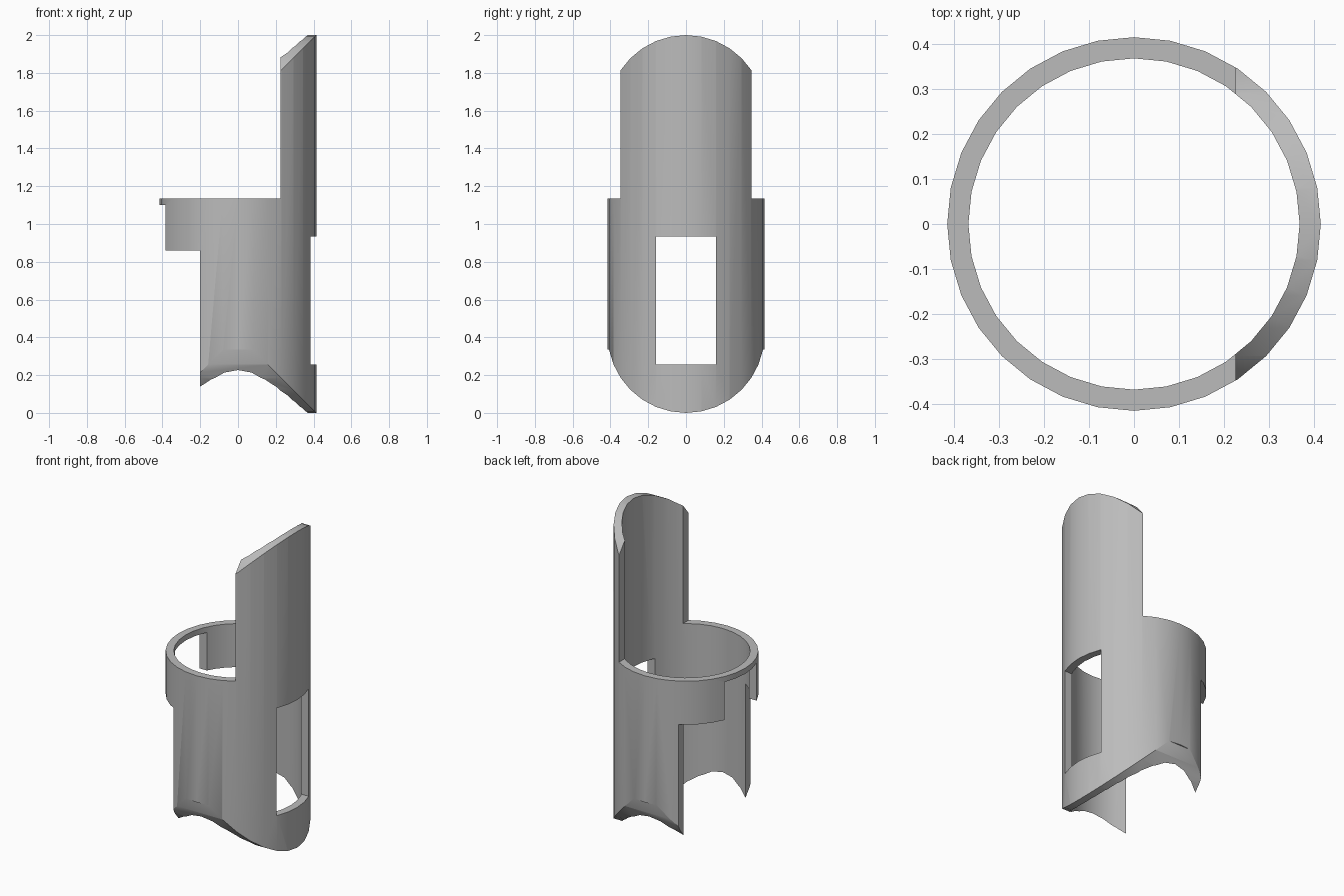
import bpy, bmesh, math

cube = bpy.data.objects.get("Cube")
if cube:
    bpy.data.objects.remove(cube, do_unlink=True)

SIDES = 32
OUTER, INNER = 0.415, 0.368
CUT_R = 0.4155          # radius of the rounded ends

grey = bpy.data.materials.new("grey plastic")
grey.use_nodes = True
colour = (0.5, 0.5, 0.5, 1)
grey.diffuse_color = colour
grey.node_tree.nodes["Principled BSDF"].inputs["Base Color"].default_value = colour


def add_object(name, bm):
    bmesh.ops.recalc_face_normals(bm, faces=bm.faces)
    mesh = bpy.data.meshes.new(name)
    bm.to_mesh(mesh)
    bm.free()
    mesh.materials.append(grey)
    obj = bpy.data.objects.new(name, mesh)
    bpy.context.collection.objects.link(obj)
    return obj


def prism(name, profile, place, start, end):
    """Extrude a flat profile; place(a, b, depth) gives the 3D point."""
    bm = bmesh.new()
    rings = [[bm.verts.new(place(a, b, d)) for a, b in profile] for d in (start, end)]
    bm.faces.new(rings[0])
    bm.faces.new(rings[1][::-1])
    for i in range(len(profile)):
        j = (i + 1) % len(profile)
        bm.faces.new((rings[0][i], rings[0][j], rings[1][j], rings[1][i]))
    return add_object(name, bm)


def along_x(a, b, d):
    return (d, a, b)


def along_y(a, b, d):
    return (a, d, b)


# Full-height tube
bm = bmesh.new()
loops = []
for radius, z in ((OUTER, -0.05), (OUTER, 2.05), (INNER, 2.05), (INNER, -0.05)):
    loops.append([bm.verts.new((radius * math.cos(t), radius * math.sin(t), z))
                  for t in (math.tau * i / SIDES for i in range(SIDES))])
for k in range(4):
    a, b = loops[k], loops[(k + 1) % 4]
    for i in range(SIDES):
        j = (i + 1) % SIDES
        bm.faces.new((a[i], a[j], b[j], b[i]))
holder = add_object("tube_holder", bm)

# Stepped side outline: tall back plate, collar, open front of the sleeve
outline = [(0.5, -0.1), (0.5, 2.1), (0.225, 2.1), (0.225, 1.135),
           (-0.5, 1.135), (-0.5, 0.86), (-0.2, 0.86), (-0.2, -0.1)]
side_outline = prism("side_outline_cutter", outline, along_y, -0.6, 0.6)

# Rounded ends, arched across y
step = math.tau / SIDES
arc = [(CUT_R * math.sin(i * step), CUT_R * (1 - math.cos(i * step)))
       for i in range(-7, 8)]
low = arc[0][1]
rounded = [(-0.5, low)] + arc + [(0.5, low), (0.5, 2 - low)]
rounded += [(y, 2 - z) for y, z in reversed(arc)] + [(-0.5, 2 - low)]
round_ends = prism("round_ends_cutter", rounded, along_x, -0.6, 0.6)


# Window in the tall side and notch under the collar rim
def slot(name, x0, x1, z0, z1):
    w = 0.16
    return prism(name, [(-w, z0), (w, z0), (w, z1), (-w, z1)], along_x, x0, x1)


window = slot("window_cutter", 0.2, 0.6, 0.255, 0.935)
notch = slot("notch_cutter", -0.6, -0.2, 0.7, 1.1)

for cutter, operation in ((side_outline, 'INTERSECT'), (round_ends, 'INTERSECT'),
                          (window, 'DIFFERENCE'), (notch, 'DIFFERENCE')):
    mod = holder.modifiers.new(cutter.name, 'BOOLEAN')
    mod.object = cutter
    mod.operation = operation
    mod.solver = 'EXACT'

# Apply the cuts, then drop the cutters
bpy.ops.object.select_all(action='DESELECT')
bpy.context.view_layer.objects.active = holder
holder.select_set(True)
for mod in list(holder.modifiers):
    bpy.ops.object.modifier_apply(modifier=mod.name)
for cutter in (side_outline, round_ends, window, notch):
    bpy.data.objects.remove(cutter, do_unlink=True)

bpy.ops.object.shade_smooth_by_angle(angle=math.radians(30))
